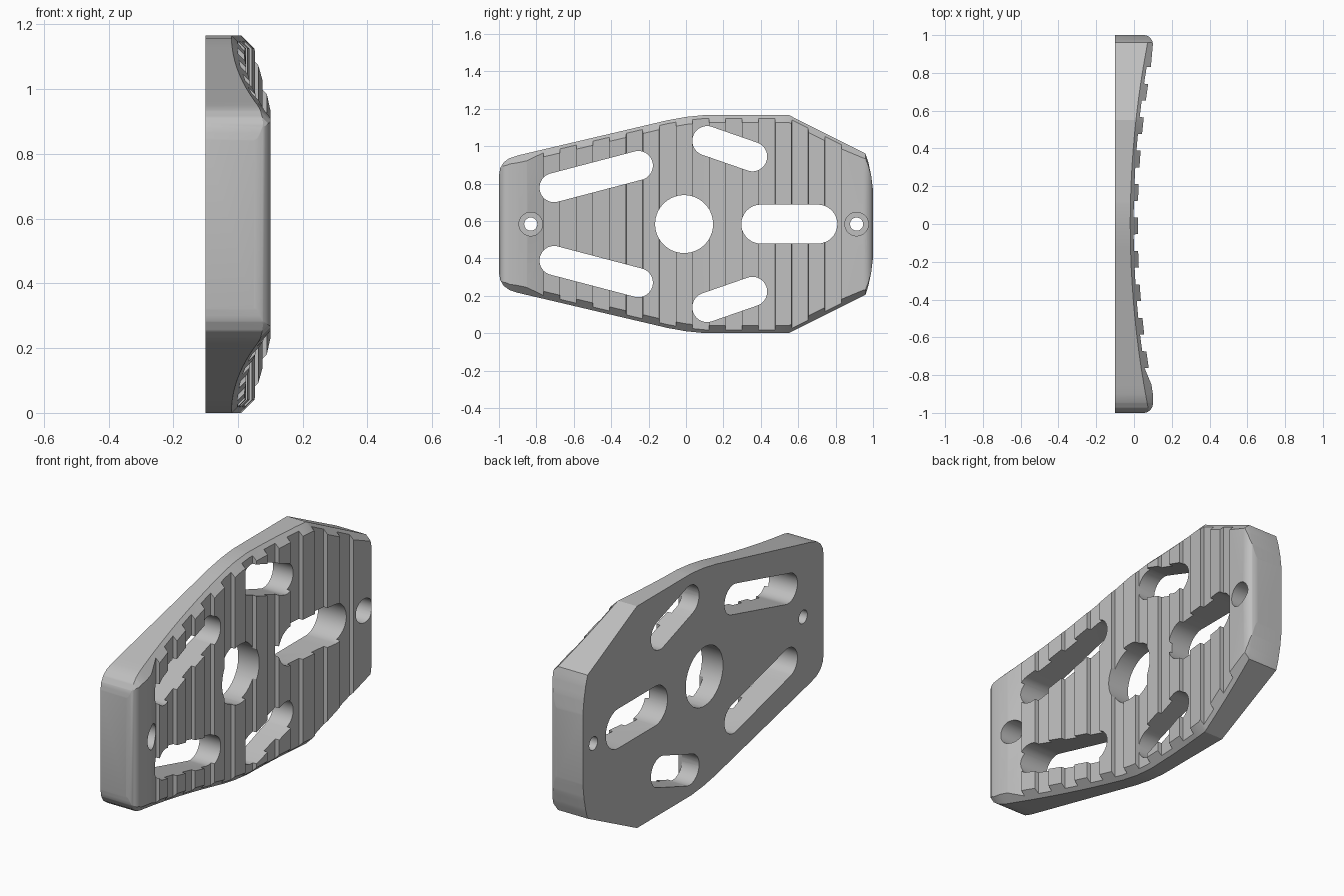
import bpy, bmesh, math
from mathutils import Vector

if "Cube" in bpy.data.objects:
    bpy.data.objects.remove(bpy.data.objects["Cube"])

grey = bpy.data.materials.new("mid grey")
grey.use_nodes = True
grey.diffuse_color = (0.52, 0.52, 0.52, 1)
grey.node_tree.nodes["Principled BSDF"].inputs["Base Color"].default_value = (0.52, 0.52, 0.52, 1)

MID = 0.583      # height of the mirror line
BACK = -0.1      # flat back plane
PITCH = 0.177    # ridge spacing
FILLET = 0.05

# Half-width of the plate along its length
OUTLINE = [(-1, 0.26), (-0.993, 0.3), (-0.975, 0.33), (-0.945, 0.352), (-0.9, 0.367),
           (-0.1, 0.555), (0, 0.573), (0.1, 0.583), (0.55, 0.583), (0.96, 0.377),
           (0.975, 0.33), (0.99, 0.26), (1, 0.18)]


def half_width(y):
    for (y0, w0), (y1, w1) in zip(OUTLINE, OUTLINE[1:]):
        if y <= y1:
            return w0 + (w1 - w0) * (y - y0) / (y1 - y0)
    return OUTLINE[-1][1]


def rim(y):
    return -0.02 + 0.1 * y * y


def is_ridge(y):
    phase = (y + 0.01) / PITCH
    return abs(y) > 0.84 or abs(phase - round(phase)) < 0.25


def top(y):
    x = min(rim(y) + (0.04 if is_ridge(y) else 0.018), 0.1)
    over = abs(y) - (1 - FILLET)
    if over > 0:
        x = min(x, 0.1 - FILLET + math.sqrt(max(FILLET ** 2 - over ** 2, 0)))
    return x


def mesh_object(name, bm):
    bmesh.ops.recalc_face_normals(bm, faces=bm.faces)
    mesh = bpy.data.meshes.new(name)
    bm.to_mesh(mesh)
    bm.free()
    mesh.materials.append(grey)
    obj = bpy.data.objects.new(name, mesh)
    bpy.context.collection.objects.link(obj)
    return obj


def loft(name, rings):
    bm = bmesh.new()
    loops = [[bm.verts.new(p) for p in ring] for ring in rings]
    n = len(loops[0])
    for a, b in zip(loops, loops[1:]):
        for i in range(n):
            j = (i + 1) % n
            bm.faces.new((a[i], a[j], b[j], b[i]))
    bm.faces.new(loops[0])
    bm.faces.new(loops[-1])
    return mesh_object(name, bm)


# Stations along the length: outline corners, ridge steps and end fillets
stations = {y for y, w in OUTLINE}
for k in range(-5, 6):
    for side in (-0.25, 0.25):
        y = (k + side) * PITCH - 0.01
        if abs(y) < 0.9:
            stations |= {y - 0.0005, y + 0.0005}
for i in range(9):
    y = 1 - FILLET + FILLET * math.sin(i * math.pi / 16)
    stations |= {y, -y}
ordered = []
for y in sorted(stations):
    if not ordered or y - ordered[-1] > 0.0004:
        ordered.append(y)


def section(y):
    w, t = half_width(y), top(y)
    c = min(rim(y), t - 0.002)
    inner = w - (t - c)
    return [(BACK, y, MID - w), (c, y, MID - w), (t, y, MID - inner),
            (t, y, MID + inner), (c, y, MID + w), (BACK, y, MID + w)]


plate = loft("ribbed_plate", [section(y) for y in ordered])


# Cut a round-ended slot through the plate, along x
def cut(a, b, r, x0=-0.3, x1=0.3):
    a, b = Vector(a), Vector(b)
    angle = math.atan2(b.y - a.y, b.x - a.x)
    pts = []
    for centre, start in ((a, angle + math.pi / 2), (b, angle - math.pi / 2)):
        for i in range(24):
            t = start + math.pi * (i + 0.5) / 24
            pts.append((centre.x + r * math.cos(t), centre.y + r * math.sin(t)))
    cutter = loft("slot_cutter", [[(x, y, MID + z) for y, z in pts] for x in (x0, x1)])
    cutter.hide_render = True
    mod = plate.modifiers.new("cut", "BOOLEAN")
    mod.operation = "DIFFERENCE"
    mod.solver = "EXACT"
    mod.object = cutter
    bpy.context.view_layer.objects.active = plate
    bpy.ops.object.modifier_apply(modifier=mod.name)
    bpy.data.objects.remove(cutter)


# Central hole and end slot
cut((-0.01, 0), (-0.01, 0), 0.155)
cut((0.4, 0), (0.705, 0), 0.104)
# Mirrored slanted slots
for s in (1, -1):
    cut((-0.705, s * 0.195), (-0.255, s * 0.313), 0.078)
    cut((0.113, s * 0.445), (0.355, s * 0.361), 0.079)
# Counterbored screw holes
for y in (-0.83, 0.912):
    cut((y, 0), (y, 0), 0.035)
    cut((y, 0), (y, 0), 0.063, x0=-0.02)

bpy.ops.object.select_all(action="DESELECT")
plate.select_set(True)
bpy.context.view_layer.objects.active = plate
bpy.ops.object.shade_smooth_by_angle(angle=math.radians(25))
